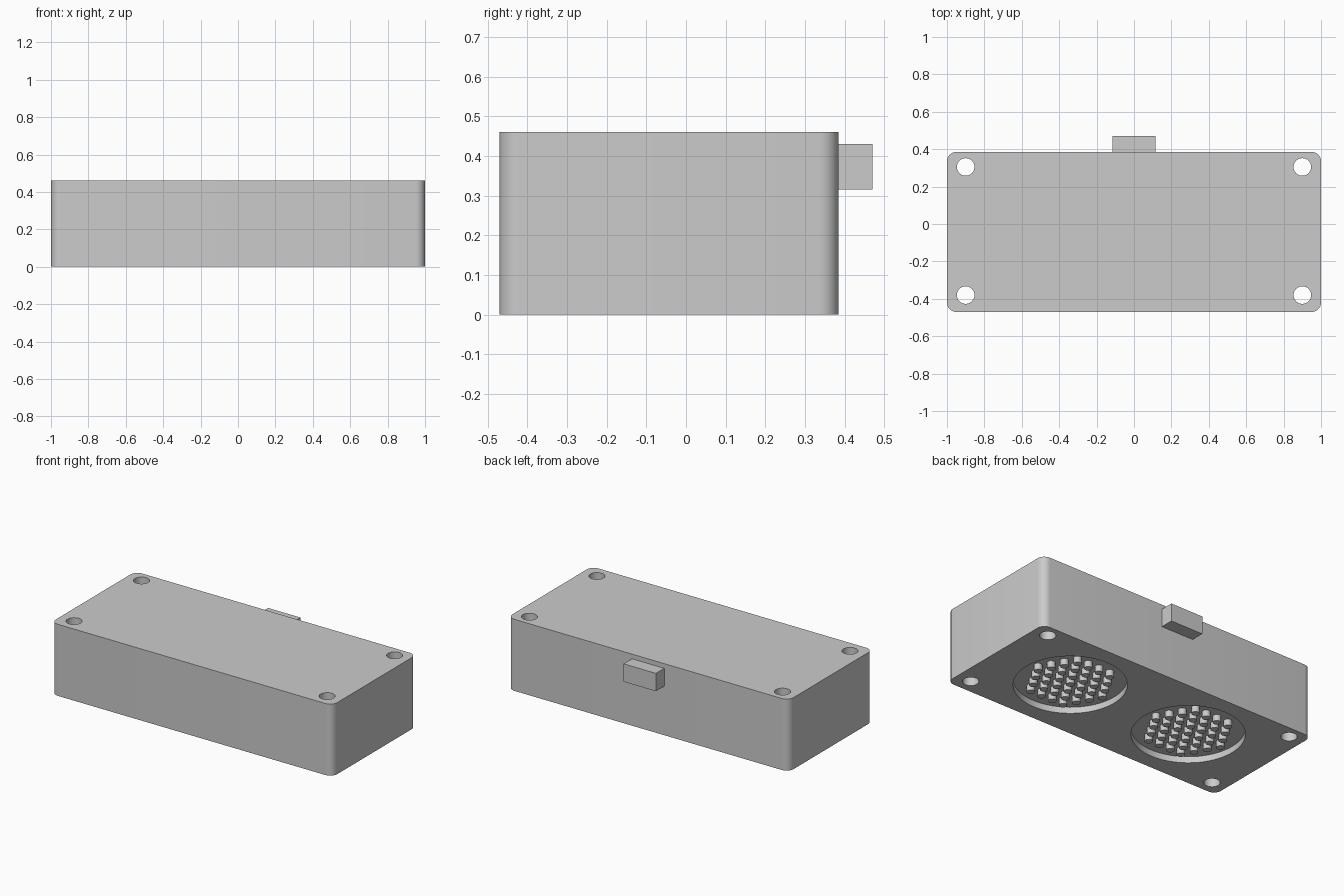
import bpy, bmesh, math
from mathutils import Matrix

if "Cube" in bpy.data.objects:
    bpy.data.objects.remove(bpy.data.objects["Cube"])

grey = bpy.data.materials.new("light grey plastic")
grey.use_nodes = True
COLOUR = (0.6, 0.6, 0.6, 1)
grey.diffuse_color = COLOUR
grey.node_tree.nodes["Principled BSDF"].inputs["Base Color"].default_value = COLOUR

BACK, FRONT, HEIGHT = 0.385, -0.47, 0.46
MID_Y = (BACK + FRONT) / 2
DEPTH = 0.04      # recess depth
DISC_X = 0.44     # recess centre
PITCH = 0.08      # stud spacing


def add_box(bm, x0, x1, y0, y1, z0, z1):
    m = Matrix.Translation(((x0 + x1) / 2, (y0 + y1) / 2, (z0 + z1) / 2))
    m = m @ Matrix.Diagonal((x1 - x0, y1 - y0, z1 - z0, 1))
    bmesh.ops.create_cube(bm, size=1, matrix=m)


def add_cylinder(bm, x, y, z0, z1, r, sides):
    bmesh.ops.create_cone(bm, cap_ends=True, segments=sides, radius1=r, radius2=r,
                          depth=z1 - z0, matrix=Matrix.Translation((x, y, (z0 + z1) / 2)))


def make_object(name, bm):
    mesh = bpy.data.meshes.new(name)
    bm.to_mesh(mesh)
    bm.free()
    mesh.materials.append(grey)
    ob = bpy.data.objects.new(name, mesh)
    bpy.context.scene.collection.objects.link(ob)
    return ob


def smooth(ob):
    bpy.ops.object.select_all(action='DESELECT')
    ob.select_set(True)
    bpy.context.view_layer.objects.active = ob
    bpy.ops.object.shade_smooth_by_angle(angle=math.radians(35))


# Case with rounded vertical corners
bm = bmesh.new()
add_box(bm, -1, 1, FRONT, BACK, 0, HEIGHT)
upright = [e for e in bm.edges if abs(e.verts[0].co.z - e.verts[1].co.z) > 0.1]
bmesh.ops.bevel(bm, geom=upright, offset=0.05, segments=8, profile=0.5, affect='EDGES')
case = make_object("case", bm)

# Cutter: four screw holes and two round recesses underneath
bm = bmesh.new()
for side in (-1, 1):
    for y in (0.305, -0.38):
        add_cylinder(bm, side * 0.9, y, -0.1, HEIGHT + 0.1, 0.047, 32)
    add_cylinder(bm, side * DISC_X, MID_Y, -0.1, DEPTH, 0.327, 64)
cutter = make_object("case_cutter", bm)
cutter.hide_render = True

cut = case.modifiers.new("openings", 'BOOLEAN')
cut.operation = 'DIFFERENCE'
cut.solver = 'EXACT'
cut.object = cutter
bpy.context.view_layer.update()
result = bpy.data.meshes.new_from_object(
    case.evaluated_get(bpy.context.evaluated_depsgraph_get()))
case.modifiers.clear()
case.data = result
bpy.data.objects.remove(cutter)
smooth(case)

# Hexagonal field of small studs in each recess
for side, label in ((1, "left"), (-1, "right")):
    bm = bmesh.new()
    for row in range(-3, 4):
        count = 7 - abs(row)
        for i in range(count):
            x = side * DISC_X + (i - (count - 1) / 2) * PITCH
            y = MID_Y + row * PITCH * math.sqrt(3) / 2
            add_cylinder(bm, x, y, 0, DEPTH + 0.005, 0.024, 20)
    smooth(make_object(label + "_studs", bm))

# Connector block on the back
bm = bmesh.new()
add_box(bm, -0.115, 0.115, BACK - 0.01, 0.47, 0.315, 0.43)
make_object("back_connector", bm)
